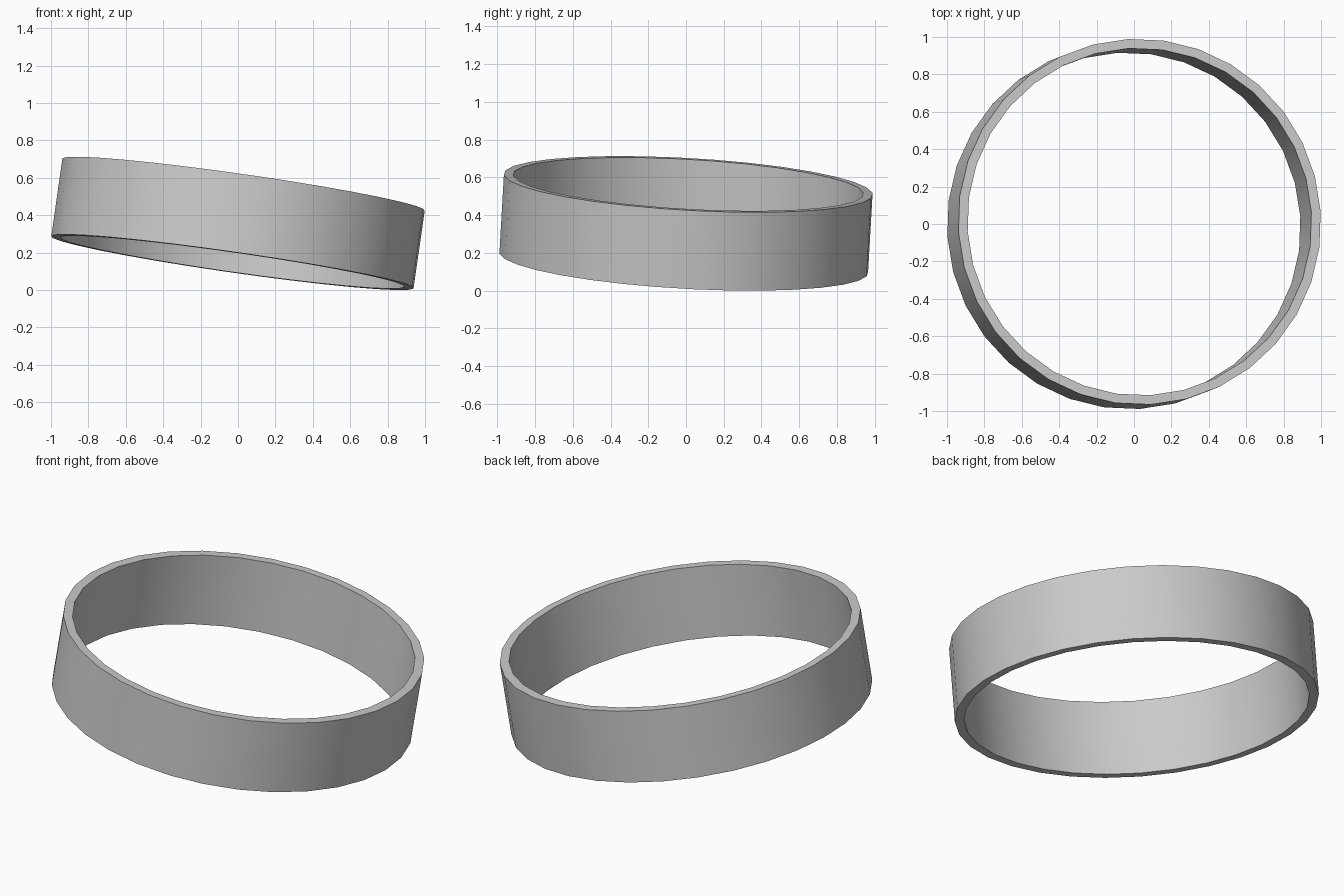
import bpy, bmesh, math
from mathutils import Vector, Matrix

if "Cube" in bpy.data.objects:
    bpy.data.objects.remove(bpy.data.objects["Cube"])

SIDES, OUTER, INNER, HEIGHT, PHASE = 32, 0.98, 0.93, 0.42, math.radians(3.4)
AXIS = Vector((0.143, 0.057, 1.0)).normalized()

# Rectangular wall section (radius, height), spun into a closed band
section = [(OUTER, -HEIGHT / 2), (OUTER, HEIGHT / 2), (INNER, HEIGHT / 2), (INNER, -HEIGHT / 2)]
bm = bmesh.new()
rings = []
for i in range(SIDES):
    a = PHASE + 2 * math.pi * i / SIDES
    rings.append([bm.verts.new((r * math.cos(a), r * math.sin(a), z)) for r, z in section])
for i in range(SIDES):
    p, q = rings[i], rings[(i + 1) % SIDES]
    for k in range(4):
        m = (k + 1) % 4
        bm.faces.new((p[k], q[k], q[m], p[m]))
bmesh.ops.recalc_face_normals(bm, faces=bm.faces)

# Lean the band, then stand it on the ground
tilt = Vector((0, 0, 1)).rotation_difference(AXIS).to_matrix()
bmesh.ops.transform(bm, matrix=tilt.to_4x4(), verts=bm.verts)
low = min(v.co.z for v in bm.verts)
bmesh.ops.translate(bm, vec=(0, 0, -low), verts=bm.verts)

mesh = bpy.data.meshes.new("tilted_band")
bm.to_mesh(mesh)
bm.free()
band = bpy.data.objects.new("tilted_band", mesh)
bpy.context.collection.objects.link(band)
bpy.context.view_layer.objects.active = band
band.select_set(True)
bpy.ops.object.shade_smooth_by_angle(angle=math.radians(30))
